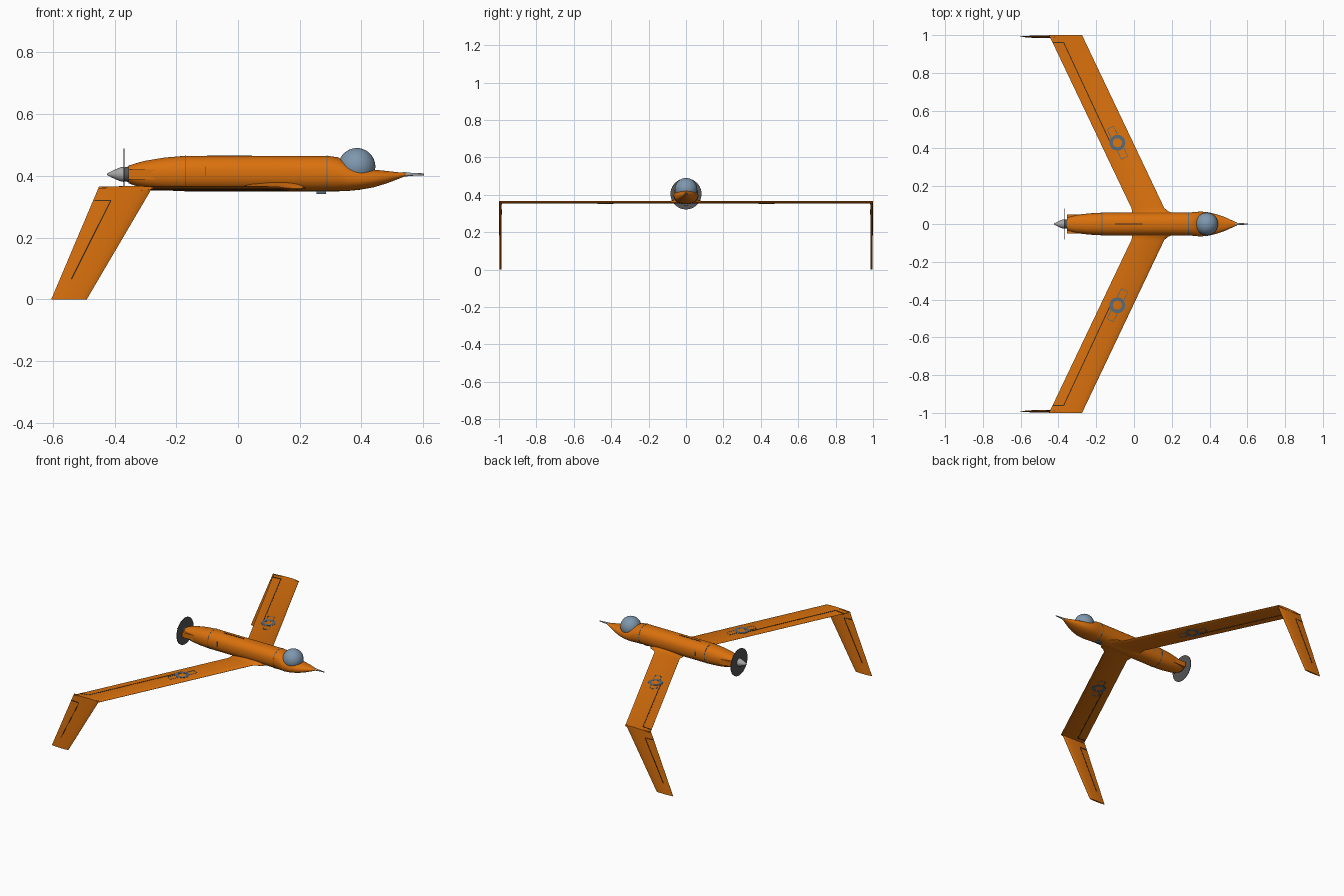
import bpy, bmesh, math
from mathutils import Vector

if "Cube" in bpy.data.objects:
    bpy.data.objects.remove(bpy.data.objects["Cube"])


def material(name, r, g, b):
    m = bpy.data.materials.new(name)
    m.diffuse_color = (r, g, b, 1)
    m.use_nodes = True
    m.node_tree.nodes["Principled BSDF"].inputs["Base Color"].default_value = m.diffuse_color
    return m


ORANGE = material("orange paint", 0.70, 0.165, 0.004)
GLASS = material("blue grey", 0.21, 0.31, 0.42)
LINE = material("slate marking", 0.10, 0.15, 0.20)
DARK = material("dark panel line", 0.06, 0.03, 0.01)
METAL = material("light metal", 0.38, 0.38, 0.38)
DISC = material("dark grey", 0.09, 0.09, 0.09)


def finish(name, bm, mat, mirror=False, angle=35):
    bmesh.ops.recalc_face_normals(bm, faces=bm.faces)
    me = bpy.data.meshes.new(name)
    bm.to_mesh(me)
    bm.free()
    me.materials.append(mat)
    me.shade_smooth()
    me.set_sharp_from_angle(angle=math.radians(angle))
    ob = bpy.data.objects.new(name, me)
    bpy.context.collection.objects.link(ob)
    if mirror:
        mod = ob.modifiers.new("mirror", 'MIRROR')
        mod.use_axis = (False, True, False)
        mod.use_mirror_merge = False
    return ob


def loft(bm, rings, cyclic=False):
    """Skin a list of equal-length point rings; cap the ends unless cyclic."""
    vs = [[bm.verts.new(p) for p in ring] for ring in rings]
    pairs = list(zip(vs, vs[1:])) + ([(vs[-1], vs[0])] if cyclic else [])
    n = len(vs[0])
    for a, b in pairs:
        for i in range(n):
            j = (i + 1) % n
            bm.faces.new((a[i], a[j], b[j], b[i]))
    if not cyclic:
        bm.faces.new(vs[0])
        bm.faces.new(vs[-1])


def strip(bm, a, b, w, n=(0, 0, 1), t=0.003):
    """Thin plate from a to b, width w, thickness t along n."""
    a, b, n = Vector(a), Vector(b), Vector(n)
    u = (b - a).cross(n).normalized() * w / 2
    n = n * t / 2
    loft(bm, [[p + u + n, p - u + n, p - u - n, p + u - n] for p in (a, b)])


def revolve(name, profile, mat, z=0.405, n=32):
    bm = bmesh.new()
    loft(bm, [[(x, r * math.cos(2 * math.pi * i / n), z + r * math.sin(2 * math.pi * i / n))
               for i in range(n)] for x, r in profile])
    return finish(name, bm, mat)


# Fuselage: x, half width, top z, bottom z
BODY = [(-0.355, .036, .433, .376), (-0.33, .043, .441, .367), (-0.30, .049, .449, .360),
        (-0.24, .056, .459, .353), (-0.17, .060, .465, .350), (0.06, .060, .465, .350),
        (0.29, .060, .465, .350), (0.325, .064, .460, .350), (0.355, .066, .440, .351),
        (0.395, .062, .427, .355), (0.44, .051, .420, .363), (0.48, .037, .416, .375),
        (0.515, .021, .412, .388), (0.545, .008, .409, .400)]


def body_ring(x, w, top, bot, grow=0.0, n=40, p=0.88):
    c, h = (top + bot) / 2, (top - bot) / 2 + grow
    ring = []
    for i in range(n):
        a = 2 * math.pi * i / n
        ca, sa = math.cos(a), math.sin(a)
        ring.append((x, (w + grow) * math.copysign(abs(ca) ** p, ca),
                     c + h * math.copysign(abs(sa) ** p, sa)))
    return ring


bm = bmesh.new()
loft(bm, [body_ring(*s) for s in BODY])
finish("fuselage", bm, ORANGE, angle=50)

# Painted seam bands round the fuselage
bm = bmesh.new()
for x in (-0.170, 0.288):
    loft(bm, [body_ring(x + d, .060, .465, .350, 0.0008) for d in (-0.002, 0.002)])
finish("fuselage_bands", bm, LINE)

# Canopy dome
bm = bmesh.new()
bmesh.ops.create_uvsphere(bm, u_segments=40, v_segments=24, radius=0.06)
bmesh.ops.translate(bm, verts=bm.verts, vec=(0.385, 0, 0.43))
finish("canopy_dome", bm, GLASS)

# Nose probe, propeller disc, hub and spinner
revolve("nose_probe", [(0.535, .008), (0.56, .005), (0.603, .003)], METAL, n=16)
revolve("propeller_disc", [(-0.3715, .083), (-0.3685, .083)], DISC, n=48)
revolve("propeller_hub", [(-0.37, .022), (-0.350, .026)], DISC)
revolve("spinner", [(-0.368, .025), (-0.380, .023), (-0.395, .017), (-0.412, .009),
                    (-0.424, .002)], METAL)

# Aerofoil: chord fraction, half-thickness fraction
FOIL = [(0, 0.12), (0.04, .5), (0.12, .82), (0.25, 1), (0.5, .98), (0.75, .7), (1, .08)]


def foil(le, te, h_up, h_down):
    """Outline of (x, offset) pairs, front to back on top and back again below."""
    up = [(le + (te - le) * f, h_up * t) for f, t in FOIL]
    low = [(le + (te - le) * f, -h_down * t) for f, t in reversed(FOIL)]
    return up + low


WZ = 0.360
# Swept wings with a thicker root fairing
bm = bmesh.new()
loft(bm, [[(x, y, WZ + o) for x, o in foil(le, te, up, dn)] for y, le, te, up, dn in
          ((0, .24, -.01, .022, .008), (.055, .21, -.01, .018, .007), (.068, .18, -.01, .012, .007),
           (.085, .160, -.014, .007, .007), (1.0, -.275, -.45, .007, .007))])
finish("wing", bm, ORANGE, mirror=True)

# Drooped tip fins
bm = bmesh.new()
loft(bm, [[(x, 0.992 + o, z) for x, o in foil(le, te, h, h)] for z, le, te, h in
          ((0.366, -.275, -.45, .007), (0, -.49, -.605, .005))])
finish("tip_fin", bm, ORANGE, mirror=True)

# Control surface lines on wings and fins, both sides
bm = bmesh.new()
for s in (1, -1):
    z = WZ + s * 0.0055
    strip(bm, (-.430, .96, z - s * .003), (-.372, .96, z), .005)
    strip(bm, (-.372, .96, z), (-.125, .43, z), .005)
    y = 0.992 + s * 0.0055
    strip(bm, (-.465, y - s * .002, .32), (-.412, y, .32), .004, (0, 1, 0))
    strip(bm, (-.412, y, .32), (-.540, y - s * .001, .065), .004, (0, 1, 0))
finish("control_surface_lines", bm, DARK, mirror=True)

# Round wing marking with outlined side bars, above and below
bm = bmesh.new()
centre = Vector((-.088, .43, 0))
along = Vector((-.473, 1, 0)).normalized()
across = Vector((along.y, -along.x, 0))
for s in (1, -1):
    z = WZ + s * 0.0062
    rings = []
    for i in range(32):
        a = 2 * math.pi * i / 32
        d = Vector((math.cos(a), math.sin(a), 0))
        rings.append([centre + d * r + Vector((0, 0, z + dz))
                      for r, dz in ((.024, -.0016), (.042, -.0016), (.042, .0016), (.024, .0016))])
    loft(bm, rings, cyclic=True)
    base = centre + Vector((0, 0, z))
    for e in (1, -1):
        for k in (.019, -.019):
            strip(bm, base + across * k + along * e * .037, base + across * k + along * e * .088, .004)
        strip(bm, base + across * .021 + along * e * .088, base - across * .021 + along * e * .088, .004)
finish("wing_marking", bm, LINE, mirror=True)

# Side vanes at the tail
bm = bmesh.new()
loft(bm, [[(x, y, z) for y, z in ((.02, .388), (w, .388), (w, .420), (.02, .420))]
          for x, w in ((-.355, .051), (-.25, .051))])
finish("tail_vane", bm, ORANGE, mirror=True)

# Small side hatch lines
bm = bmesh.new()
strip(bm, (-.105, .0600, .397), (-.105, .0585, .430), .004, (0, 1, 0))
finish("hatch_line", bm, LINE, mirror=True)

# Spine strip and belly sensor
bm = bmesh.new()
strip(bm, (-.10, 0, .465), (.045, 0, .465), .006)
finish("spine_strip", bm, DARK)
bm = bmesh.new()
strip(bm, (.254, 0, .349), (.285, 0, .349), .02, t=.014)
finish("belly_sensor", bm, LINE)
